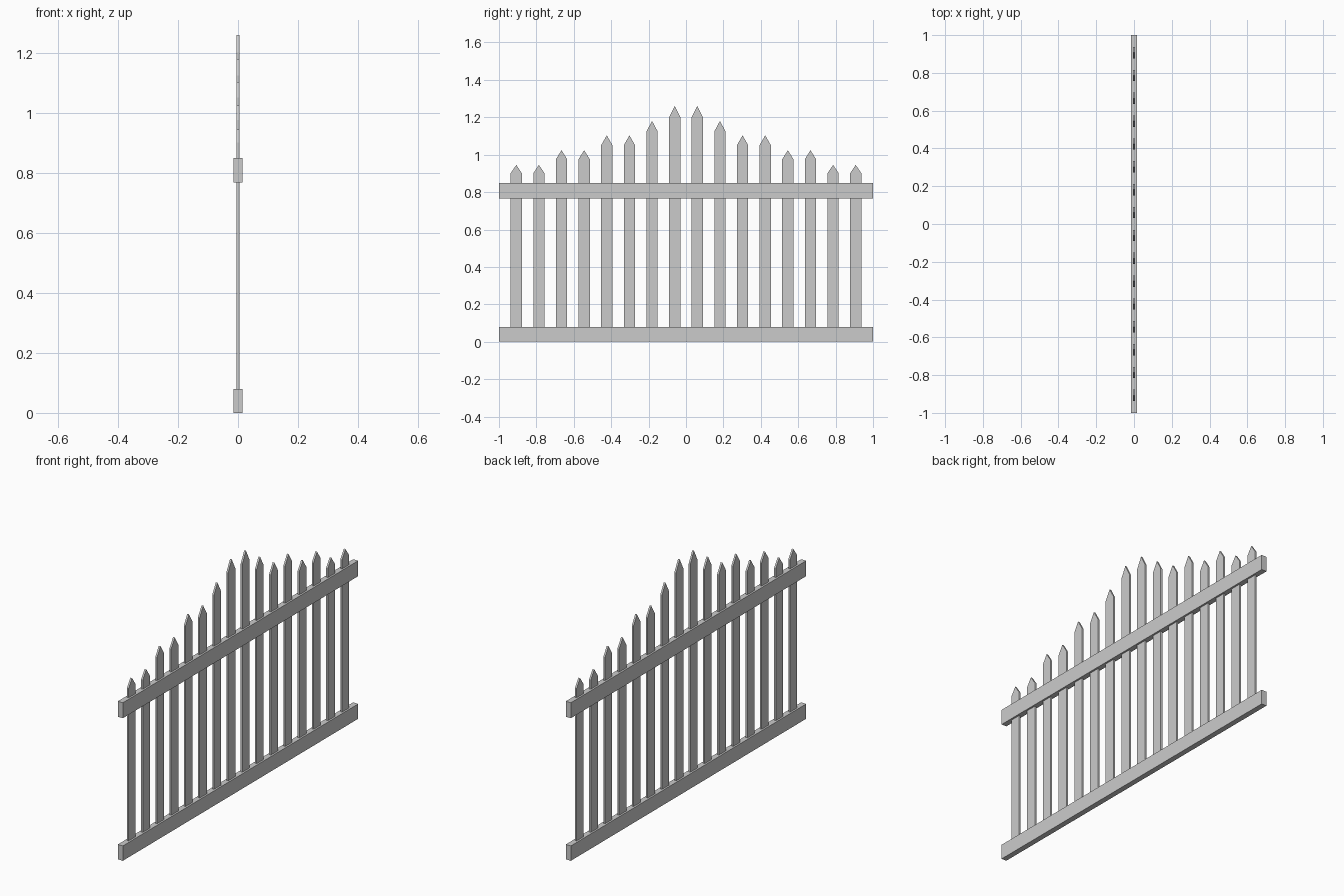
import bpy, bmesh

if "Cube" in bpy.data.objects:
    bpy.data.objects.remove(bpy.data.objects["Cube"])

PICKET_WIDTH, PICKET_DEPTH, SPACING = 0.06, 0.01, 0.121


def prism(name, profile, depth):
    """Extrude a (y, z) profile along x, centred on x = 0."""
    bm = bmesh.new()
    face = bm.faces.new([bm.verts.new((-depth / 2, y, z)) for y, z in profile])
    ext = bmesh.ops.extrude_face_region(bm, geom=[face])
    verts = [v for v in ext["geom"] if isinstance(v, bmesh.types.BMVert)]
    bmesh.ops.translate(bm, verts=verts, vec=(depth, 0, 0))
    bmesh.ops.recalc_face_normals(bm, faces=bm.faces[:])
    mesh = bpy.data.meshes.new(name)
    bm.to_mesh(mesh)
    bm.free()
    obj = bpy.data.objects.new(name, mesh)
    bpy.context.collection.objects.link(obj)
    return obj


# Horizontal rails
for name, z0, z1 in (("bottom_rail", 0.0, 0.08), ("top_rail", 0.767, 0.85)):
    prism(name, [(-1, z0), (1, z0), (1, z1), (-1, z1)], 0.03)

# Pointed pickets, tallest in the middle and stepping down to both ends
tips = [1.26, 1.18, 1.103, 1.103, 1.024, 1.024, 0.945, 0.945]
for i, tip in enumerate(tips):
    for side, label in ((-1, "left"), (1, "right")):
        y = side * (i + 0.5) * SPACING
        a, b = y - PICKET_WIDTH / 2, y + PICKET_WIDTH / 2
        shoulder = tip * 0.953
        prism(f"picket_{label}_{i + 1}",
              [(a, 0.07), (b, 0.07), (b, shoulder), (y, tip), (a, shoulder)],
              PICKET_DEPTH)
